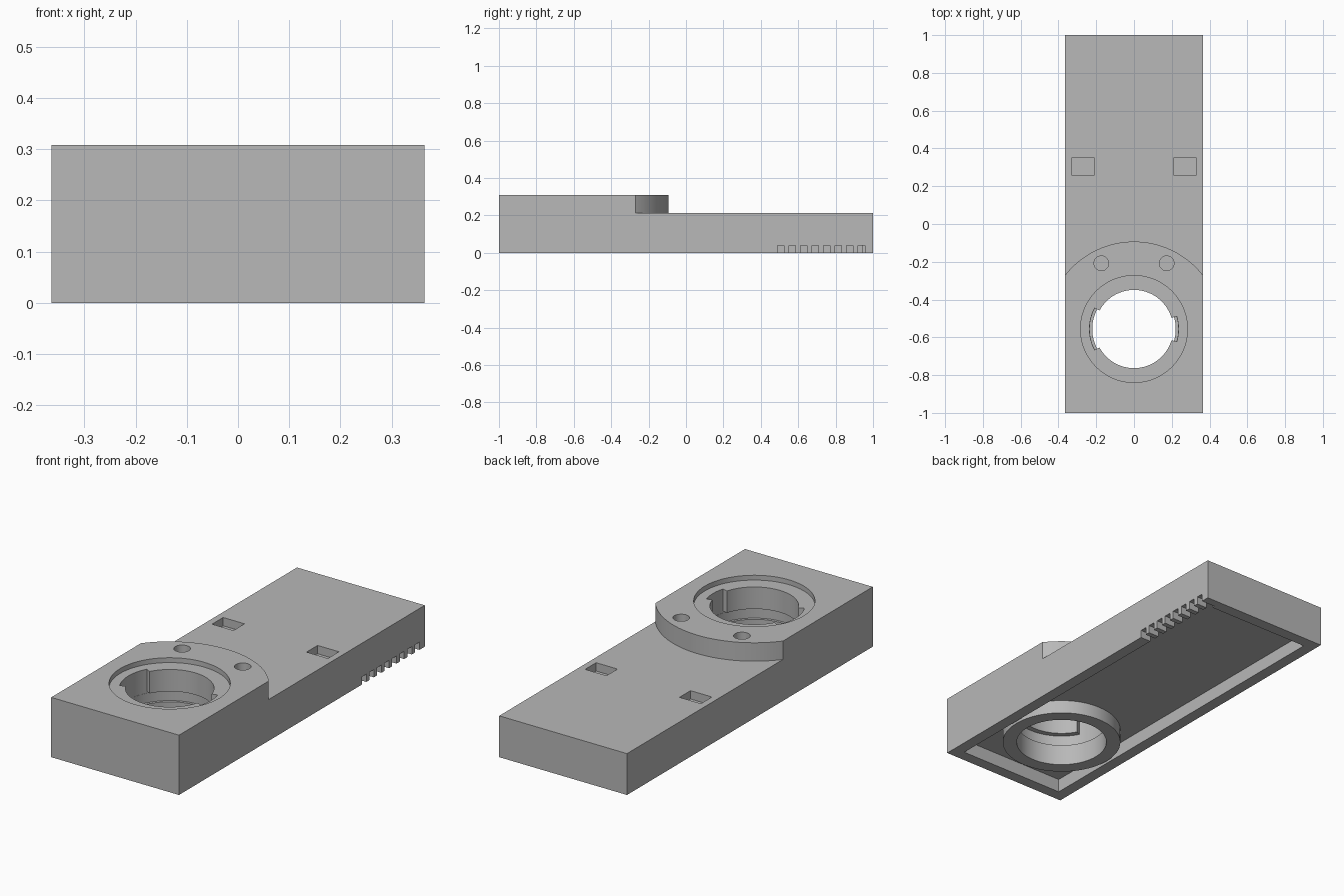
import bpy, bmesh, math

if "Cube" in bpy.data.objects:
    bpy.data.objects.remove(bpy.data.objects["Cube"], do_unlink=True)

W, L = 0.364, 1.0            # half width and half length
DECK, TOP = 0.213, 0.308     # low deck and raised platform heights
CEIL, WALL = 0.07, 0.06      # underside recess
CY = -0.556                  # socket centre


def prism(name, pts, z0, z1):
    """Extrude a counter-clockwise outline from z0 to z1."""
    bm = bmesh.new()
    face = bm.faces.new([bm.verts.new((x, y, z0)) for x, y in pts])
    ext = bmesh.ops.extrude_face_region(bm, geom=[face])
    for v in ext["geom"]:
        if isinstance(v, bmesh.types.BMVert):
            v.co.z = z1
    bmesh.ops.recalc_face_normals(bm, faces=bm.faces)
    mesh = bpy.data.meshes.new(name)
    bm.to_mesh(mesh)
    bm.free()
    ob = bpy.data.objects.new(name, mesh)
    bpy.context.collection.objects.link(ob)
    return ob


def box(name, x0, x1, y0, y1, z0, z1):
    return prism(name, [(x0, y0), (x1, y0), (x1, y1), (x0, y1)], z0, z1)


def arc(r, a0, a1, n, cx=0, cy=CY):
    return [(cx + r * math.cos(a0 + (a1 - a0) * i / n),
             cy + r * math.sin(a0 + (a1 - a0) * i / n)) for i in range(n + 1)]


def disc(name, r, z0, z1, n=96, cx=0, cy=CY):
    return prism(name, arc(r, 0, math.tau, n, cx, cy)[:-1], z0, z1)


def cut(target, cutter):
    """Subtract the cutter and discard it."""
    mod = target.modifiers.new("cut", "BOOLEAN")
    mod.operation, mod.solver, mod.object = "DIFFERENCE", "EXACT", cutter
    bpy.context.view_layer.objects.active = target
    bpy.ops.object.modifier_apply(modifier=mod.name)
    bpy.data.objects.remove(cutter, do_unlink=True)


body = box("housing", -W, W, -L, L, 0, TOP)

# Low deck behind the curved edge of the raised platform
R = 0.463
a = math.acos(0.4 / R)
cut(body, prism("deck_cutter",
                arc(R, math.pi - a, a, 64) + [(0.4, 1.1), (-0.4, 1.1)], DECK, 0.5))

# Underside recess, leaving a round boss around the socket
recess = box("recess_cutter", WALL - W, W - WALL, WALL - L, L - WALL, -0.1, CEIL)
cut(recess, disc("boss_core", 0.29, -0.2, 0.2))
cut(body, recess)

# Socket: counterbore, throat, locking groove and lower bore
for r, z0, z1 in ((0.283, 0.283, 0.4), (0.207, -0.1, 0.4),
                  (0.2345, 0.11, 0.17), (0.221, -0.1, 0.12)):
    cut(body, disc("bore_cutter", r, z0, z1))

# Wide and narrow entry slots in the throat
for mid, half in ((math.pi, 0.49), (0, 0.29)):
    pts = arc(0.2355, mid - half, mid + half, 16) + arc(0.15, mid + half, mid - half, 8)
    cut(body, prism("slot_cutter", pts, 0.16, 0.35))

# Pin holes and rectangular pockets on both sides
for s in (-1, 1):
    cut(body, disc("pin_cutter", 0.039, 0.25, 0.4, 32, s * 0.173, -0.208))
    x0, x1 = sorted((s * 0.208, s * 0.33))
    cut(body, box("pocket_cutter", x0, x1, 0.26, 0.35, 0.17, 0.3))

# Row of vent notches through the bottom of one side wall
for i in range(8):
    y = 0.488 + i * 0.0617
    cut(body, box("vent_cutter", W - WALL - 0.02, W + 0.05, y, y + 0.036, -0.05, 0.04))

# Single grey finish
grey = bpy.data.materials.new("plain_grey")
grey.use_nodes = True
color = (0.48, 0.48, 0.48, 1)
grey.diffuse_color = color
grey.node_tree.nodes["Principled BSDF"].inputs["Base Color"].default_value = color
body.data.materials.clear()
body.data.materials.append(grey)

bpy.ops.object.select_all(action="DESELECT")
body.select_set(True)
bpy.context.view_layer.objects.active = body
bpy.ops.object.shade_smooth_by_angle(angle=math.radians(30))
